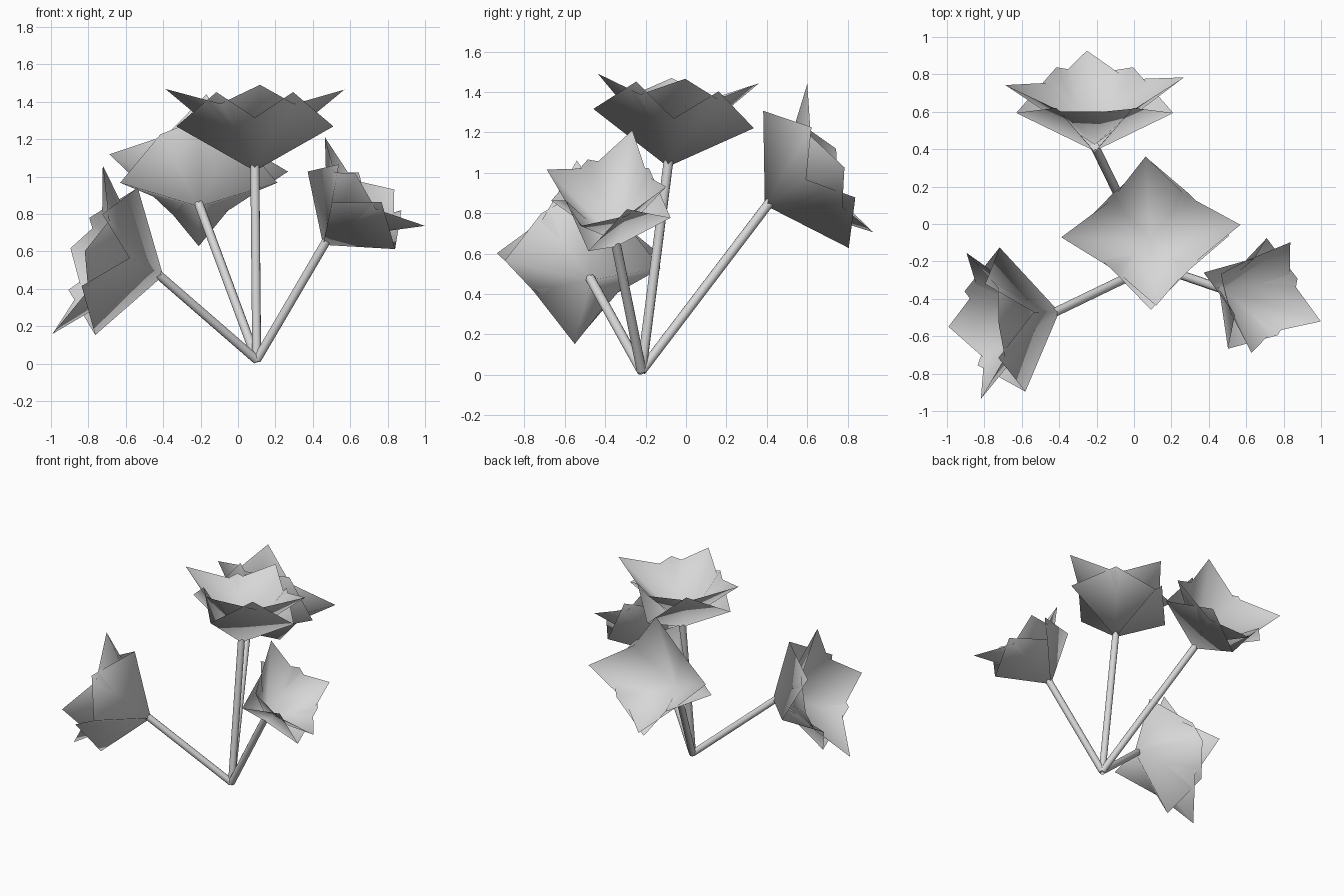
import bpy
import math
from mathutils import Matrix, Vector

cube = bpy.data.objects.get("Cube")
if cube:
    bpy.data.objects.remove(cube, do_unlink=True)

grey = bpy.data.materials.new("light_grey")
grey.use_nodes = True
grey.diffuse_color = (0.68, 0.68, 0.68, 1)
grey.node_tree.nodes["Principled BSDF"].inputs["Base Color"].default_value = (0.68, 0.68, 0.68, 1)

ROOT = Vector((0.1, -0.22, 0.02))


def petal_sheet(name, matrix, floor, corner, mid, twist=0, slope=0):
    """Four-pointed sheet: a centre ringed by alternating corners and edge middles.
    corner and mid are (x reach, y reach, height); slope lifts the +y side."""
    rot = Matrix.Rotation(math.radians(twist), 4, "Z")
    verts = [Vector((0, 0, floor))]
    for i in range(8):
        a = i * math.pi / 4
        rx, ry, h = mid if i % 2 else corner
        v = rot @ Vector((rx * math.cos(a), ry * math.sin(a), h))
        v.z += slope * v.y
        verts.append(v)
    faces = [(0, i + 1, (i + 1) % 8 + 1) for i in range(8)]
    mesh = bpy.data.meshes.new(name)
    mesh.from_pydata([matrix @ v for v in verts], [], faces)
    mesh.materials.append(grey)
    mesh.shade_smooth()
    obj = bpy.data.objects.new(name, mesh)
    bpy.context.collection.objects.link(obj)


def stem(name, tip):
    """Thin round stalk from the shared root to the flower."""
    span = tip - ROOT
    bpy.ops.mesh.primitive_cylinder_add(vertices=12, radius=0.024, depth=span.length,
                                        location=(ROOT + tip) / 2)
    obj = bpy.context.object
    obj.name = name
    obj.rotation_euler = span.to_track_quat("Z", "Y").to_euler()
    obj.data.materials.append(grey)
    bpy.ops.object.shade_smooth_by_angle(angle=math.radians(40))


def flower(label, base, facing, across, width=1, height=1, twist=0, slope=0):
    """Stem, outer cup and inner star of one flower."""
    base = Vector(base)
    z = Vector(facing).normalized()
    x = Vector(across)
    x = (x - z * x.dot(z)).normalized()
    y = z.cross(x)
    frame = Matrix((x, y, z)).transposed().to_4x4()
    matrix = Matrix.Translation(base) @ frame @ Matrix.Diagonal((width, width, height, 1))
    stem(label + "_stem", base + z * 0.03)
    petal_sheet(label + "_outer_petals", matrix, 0, (0.42, 0.4, 0.24), (0.29, 0.29, 0.4))
    petal_sheet(label + "_inner_petals", matrix, 0.04, (0.48, 0.4, 0.44), (0.28, 0.27, 0.35),
                twist, slope)


flower("top", (0.09, -0.09, 1.03), (0, 0.12, 1), (1, 0, 0), twist=4, slope=0.06)
flower("back", (-0.21, 0.39, 0.84), (0, 0.85, 0.53), (1, 0, 0), twist=6, slope=-0.14)
flower("right", (-0.4, -0.47, 0.47), (-0.95, -0.155, 0.29), (0.23, 0.08, 0.79),
       width=0.98, height=1.1, twist=-5, slope=-0.05)
flower("left", (0.455, -0.345, 0.635), (0.63, -0.11, 0.77), (0.46, -0.22, -0.41), width=0.79)
